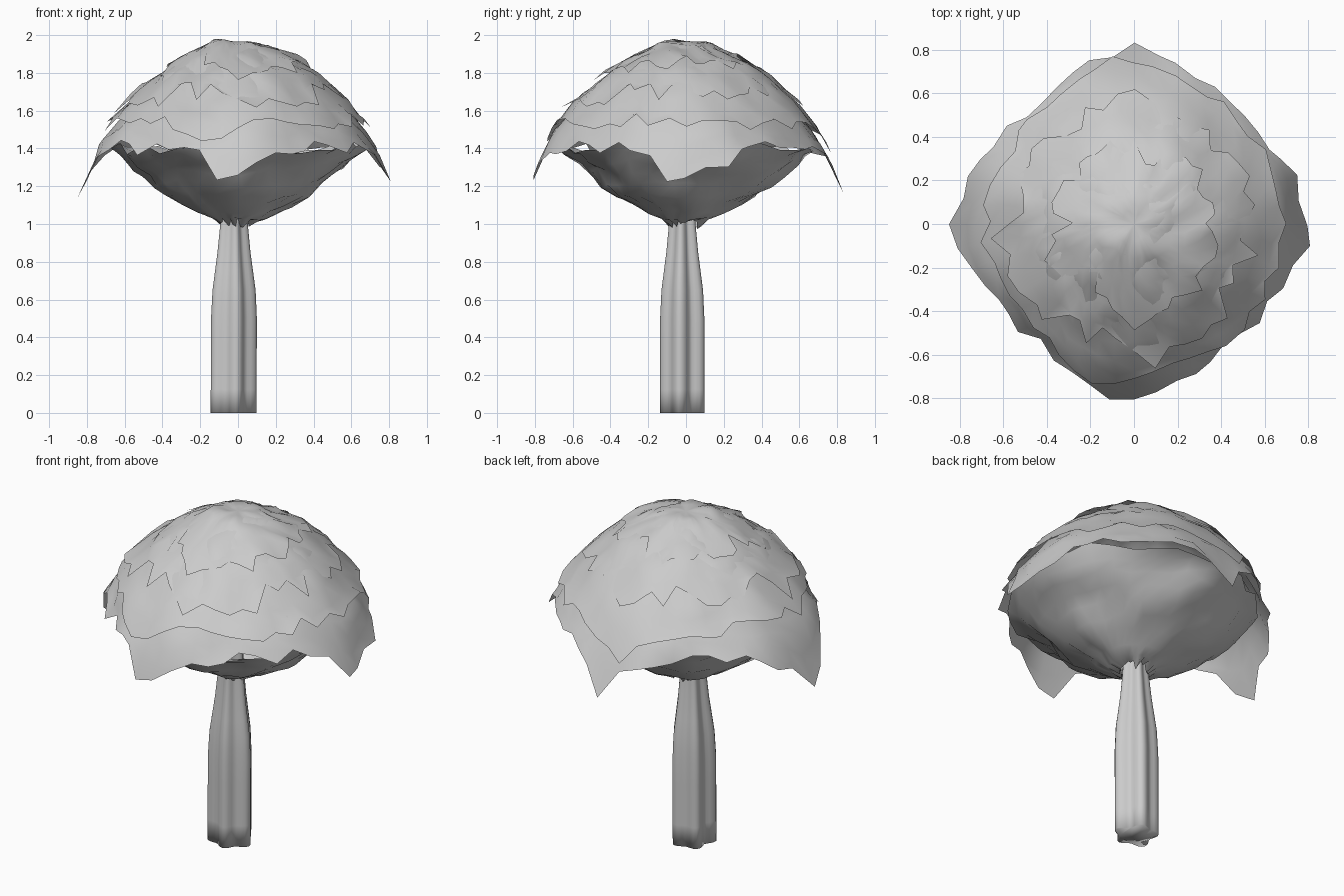
import bpy, bmesh, math, random
from mathutils import Vector, noise

cube = bpy.data.objects.get("Cube")
if cube:
    bpy.data.objects.remove(cube)

grey = bpy.data.materials.new("plain grey")
grey.use_nodes = True
colour = (0.6, 0.6, 0.6, 1)
grey.diffuse_color = colour
grey.node_tree.nodes["Principled BSDF"].inputs["Base Color"].default_value = colour

DOME = [(0, 1.94), (.15, 1.92), (.3, 1.85), (.44, 1.75), (.56, 1.62), (.65, 1.5), (.71, 1.41)]
BOWL = [(.07, 1.0), (.18, 1.05), (.33, 1.13), (.46, 1.23), (.58, 1.33), (.67, 1.41)]
TRUNK = [(0, 1), (.25, 1), (.5, 1), (.65, .94), (.85, .72), (1.0, .6), (1.2, .55)]


def sample(profile, u):
    """Point on a profile at u from 0 to 1."""
    f = min(max(u, 0), 1) * (len(profile) - 1)
    i = min(int(f), len(profile) - 2)
    return Vector(profile[i]).lerp(Vector(profile[i + 1]), f - i)


def revolve(name, rings, segments, point, closed_start=False):
    """Smooth sheet whose vertices come from point(ring fraction, angle)."""
    bm = bmesh.new()
    grid = [[bm.verts.new(point(r / rings, math.tau * s / segments)) for s in range(segments)]
            for r in range(rings + 1)]
    for a, b in zip(grid, grid[1:]):
        for s in range(segments):
            t = (s + 1) % segments
            bm.faces.new((a[s], b[s], b[t], a[t]))
    if closed_start:
        bm.faces.new(grid[0])
    bmesh.ops.remove_doubles(bm, verts=bm.verts, dist=.0005)
    bmesh.ops.recalc_face_normals(bm, faces=bm.faces)
    mesh = bpy.data.meshes.new(name)
    bm.to_mesh(mesh)
    bm.free()
    mesh.materials.append(grey)
    mesh.shade_smooth()
    obj = bpy.data.objects.new(name, mesh)
    bpy.context.collection.objects.link(obj)
    return obj


def crumple(p, seed, amount):
    """Push a point about with two sizes of noise."""
    offset = Vector((seed * 7.3, seed * 3.1, seed))
    big = noise.noise_vector(p * 4 + offset)
    small = noise.noise_vector(p * 11 + offset)
    return p + (big + small * .8) * amount


def leaf_sheet(name, end, lift, seed):
    """Crumpled dome layer with a toothed edge; the full one droops at four tips."""
    rng = random.Random(seed)

    def point(f, a):
        jag = rng.uniform(-.06, .06) if f > .99 else rng.uniform(-.015, .015)
        lobe = noise.noise(Vector((math.cos(a) * 1.6, math.sin(a) * 1.6, seed))) * .16
        u = f * (end + (lobe if end < 1 else 0)) + jag * f
        r, z = sample(DOME, u)
        if u > 1:
            z -= (u - 1) * .7
            r += (u - 1) * .3
        corner = abs(math.cos(2 * a))
        s = max(0, (u - .6) / .4)
        r += .10 * corner ** 3 * s + lift * f ** 3
        z -= .20 * corner ** 8 * s * s - lift * .6
        return crumple(Vector((r * math.cos(a), r * math.sin(a), z)), seed, .026 * min(1, f * 4))
    return revolve(name, max(6, round(14 * end)), 48, point)


leaf_sheet("canopy_skirt", 1, 0, 3)
leaf_sheet("canopy_lower_layer", .82, .03, 8)
leaf_sheet("canopy_middle_layer", .62, .035, 14)
leaf_sheet("canopy_crown_layer", .38, .035, 21)

# Inverted, toothed underside of the canopy
bowl_rng = random.Random(5)


def bowl_point(f, a):
    r, z = sample(BOWL, f)
    edge = bowl_rng.uniform(-.03, .03) if f in (0, 1) else 0
    p = Vector((r * math.cos(a), r * math.sin(a), z + edge))
    return crumple(p, 31, .035 * (.3 + .7 * min(1, f * 2)))


revolve("canopy_underside", 9, 36, bowl_point)


# Fluted trunk that narrows towards the canopy
def trunk_point(f, a):
    z, k = sample(TRUNK, f)
    flute = .108 + .017 * math.cos(5 * a + .5) + .006 * math.cos(3 * a + 1)
    r = flute * k
    return Vector((-.03 * (1 - .2 * f) + r * math.cos(a), -.02 + r * math.sin(a), z))


revolve("trunk", 12, 40, trunk_point, closed_start=True)
